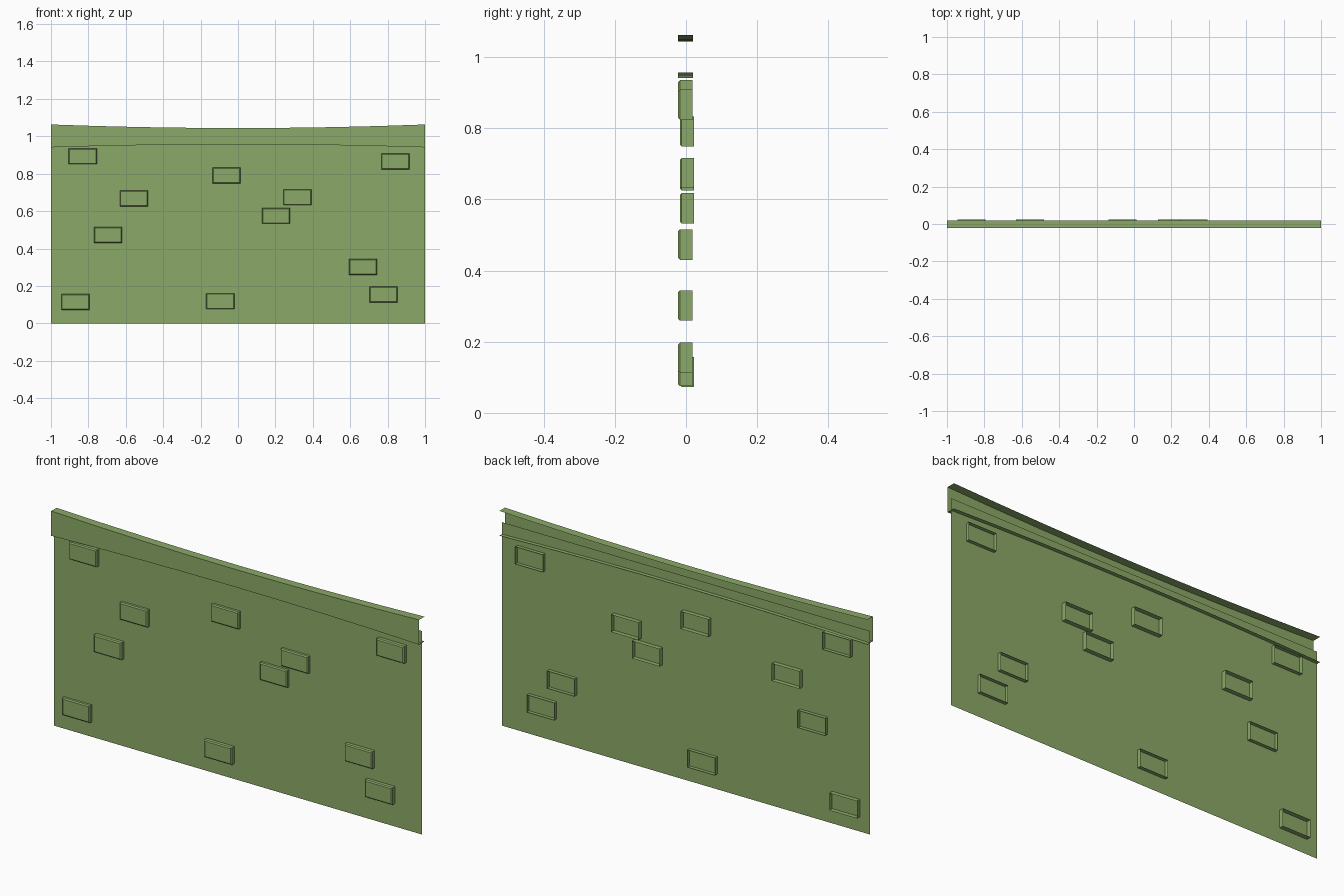
import bpy
import bmesh

cube = bpy.data.objects.get("Cube")
if cube:
    bpy.data.objects.remove(cube, do_unlink=True)

green = bpy.data.materials.new("moss_green")
green.use_nodes = True
colour = (0.26, 0.40, 0.14, 1)
green.diffuse_color = colour
green.node_tree.nodes["Principled BSDF"].inputs["Base Color"].default_value = colour


def finish(name, bm):
    mesh = bpy.data.meshes.new(name)
    bm.to_mesh(mesh)
    bm.free()
    mesh.materials.append(green)
    obj = bpy.data.objects.new(name, mesh)
    bpy.context.collection.objects.link(obj)
    return obj


def sheet(name, rows):
    """Skin a grid of points given as rows of equal length."""
    bm = bmesh.new()
    grid = [[bm.verts.new(p) for p in row] for row in rows]
    for a, b in zip(grid, grid[1:]):
        for i in range(len(a) - 1):
            bm.faces.new((a[i], b[i], b[i + 1], a[i + 1]))
    return finish(name, bm)


# Thin wall panel
sheet("wall_panel", [[(x, 0, 0), (x, 0, 1)] for x in (-1, 1)])

# Sagging top beam: a channel open at the back and at both ends
FRONT, BACK, SEGMENTS = -0.022, 0.02, 8
rows = []
for i in range(SEGMENTS + 1):
    x = -1 + 2 * i / SEGMENTS
    low = 0.957 - 0.016 * x * x
    high = 1.044 + 0.019 * x * x
    rows.append([(x, BACK, low), (x, FRONT, low), (x, FRONT, high), (x, BACK, high)])
sheet("top_beam", rows)


def brick(name, x, z, y):
    """Brick with softened front edges and an open back."""
    bm = bmesh.new()
    bmesh.ops.create_cube(bm, size=1)
    bmesh.ops.scale(bm, vec=(0.15, 0.04, 0.085), verts=bm.verts)
    back = [f for f in bm.faces if f.normal.y > 0.9]
    bmesh.ops.delete(bm, geom=back, context='FACES')
    front = next(f for f in bm.faces if f.normal.y < -0.9)
    bmesh.ops.bevel(bm, geom=list(front.edges), offset=0.005, segments=1,
                    affect='EDGES', profile=0.5)
    bmesh.ops.translate(bm, vec=(x, y, z), verts=bm.verts)
    finish(name, bm)


# Scattered bricks, some set deeper into the wall
proud = [(-0.83, 0.893), (-0.695, 0.473), (0.841, 0.866),
         (0.668, 0.302), (0.778, 0.155), (-0.095, 0.118)]
deep = [(-0.557, 0.668), (-0.062, 0.791), (0.317, 0.674),
        (0.203, 0.575), (-0.87, 0.115)]
for label, places, y in (("proud_brick", proud, -0.002), ("deep_brick", deep, 0.003)):
    for n, (x, z) in enumerate(places, 1):
        brick(f"{label}_{n}", x, z, y)
